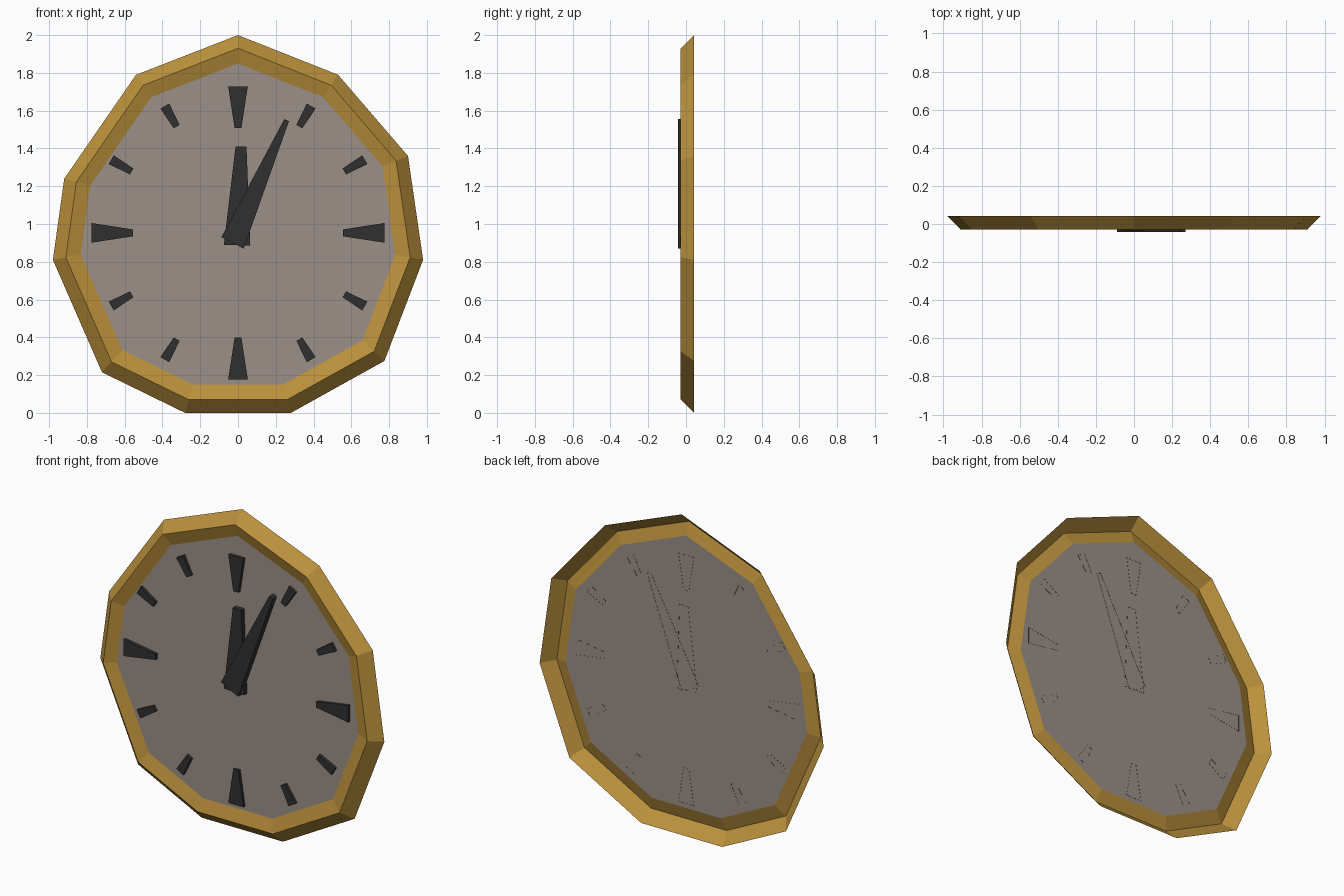
import bpy
from math import sin, cos, radians

default_cube = bpy.data.objects.get("Cube")
if default_cube:
    bpy.data.objects.remove(default_cube, do_unlink=True)


def make_material(name, red, green, blue):
    material = bpy.data.materials.new(name)
    material.use_nodes = True
    color = (red, green, blue, 1.0)
    material.diffuse_color = color
    material.node_tree.nodes["Principled BSDF"].inputs["Base Color"].default_value = color
    return material


def make_object(name, vertices, faces, material):
    mesh = bpy.data.meshes.new(name)
    mesh.from_pydata(vertices, [], faces)
    mesh.materials.append(material)
    mesh.update()
    result = bpy.data.objects.new(name, mesh)
    bpy.context.collection.objects.link(result)
    return result


def join_loops(loops, depth_cap=False):
    """Bridge equal-length loops in order; optionally cap the last one."""
    count = len(loops[0])
    vertices = [point for loop in loops for point in loop]
    faces = []
    for ring in range(len(loops) - 1):
        start, following = ring * count, (ring + 1) * count
        for i in range(count):
            j = (i + 1) % count
            faces.append((start + i, start + j, following + j, following + i))
    if depth_cap:
        last = (len(loops) - 1) * count
        faces.append(tuple(range(last, last + count)))
    return vertices, faces


def raised_shape(name, outline, front, material):
    """Open-backed raised plate standing on the dial."""
    loops = [[(x, y, z) for x, z in outline] for y in (DIAL_Y + 0.001, front)]
    return make_object(name, *join_loops(loops, True), material)


gold = make_material("aged gold", 0.50, 0.285, 0.045)
taupe = make_material("taupe dial", 0.33, 0.28, 0.245)
charcoal = make_material("charcoal", 0.03, 0.03, 0.03)

DIAL_Y = -0.003
FRONT_Y = -0.028
BACK_Y = 0.043
MARK_CENTER = 0.953

# Uneven eleven-sided outline, counter-clockwise from the front
outline = [(0, 2), (-0.54, 1.79), (-0.92, 1.24), (-0.98, 0.81), (-0.72, 0.215),
           (-0.28, 0), (0.28, 0), (0.775, 0.275), (0.98, 0.81), (0.9, 1.36),
           (0.53, 1.79)]


def scaled_loop(scale, y):
    return [(x * scale, y, 1 + (z - 1) * scale) for x, z in outline]


# Hollow ridged frame: steep outer slope, shallow inner slope
frame_loops = [scaled_loop(1, BACK_Y), scaled_loop(0.93, FRONT_Y), scaled_loop(0.85, DIAL_Y)]
make_object("frame", *join_loops(frame_loops), gold)

# Flat dial
make_object("dial", scaled_loop(0.85, DIAL_Y), [tuple(range(len(outline)))], taupe)

# Tapered hour marks, larger at the quarters
for hour in range(12):
    quarter = hour % 3 == 0
    inner, width = (0.555, 0.052) if quarter else (0.65, 0.027)
    turn = radians(30 * hour)
    corners = [(-0.018, inner), (0.018, inner), (width, 0.775), (-width, 0.775)]
    shape = [(a * cos(turn) + r * sin(turn),
              MARK_CENTER - a * sin(turn) + r * cos(turn)) for a, r in corners]
    raised_shape(f"hour_mark_{hour or 12}", shape, -0.022, charcoal)

# Tapered hands
raised_shape("hour_hand", [(-0.075, 0.89), (0.065, 0.885), (0.045, 1.41), (-0.013, 1.41)],
             -0.033, charcoal)
raised_shape("minute_hand", [(-0.088, 0.93), (0.03, 0.87), (0.27, 1.545), (0.245, 1.555)],
             -0.043, charcoal)
